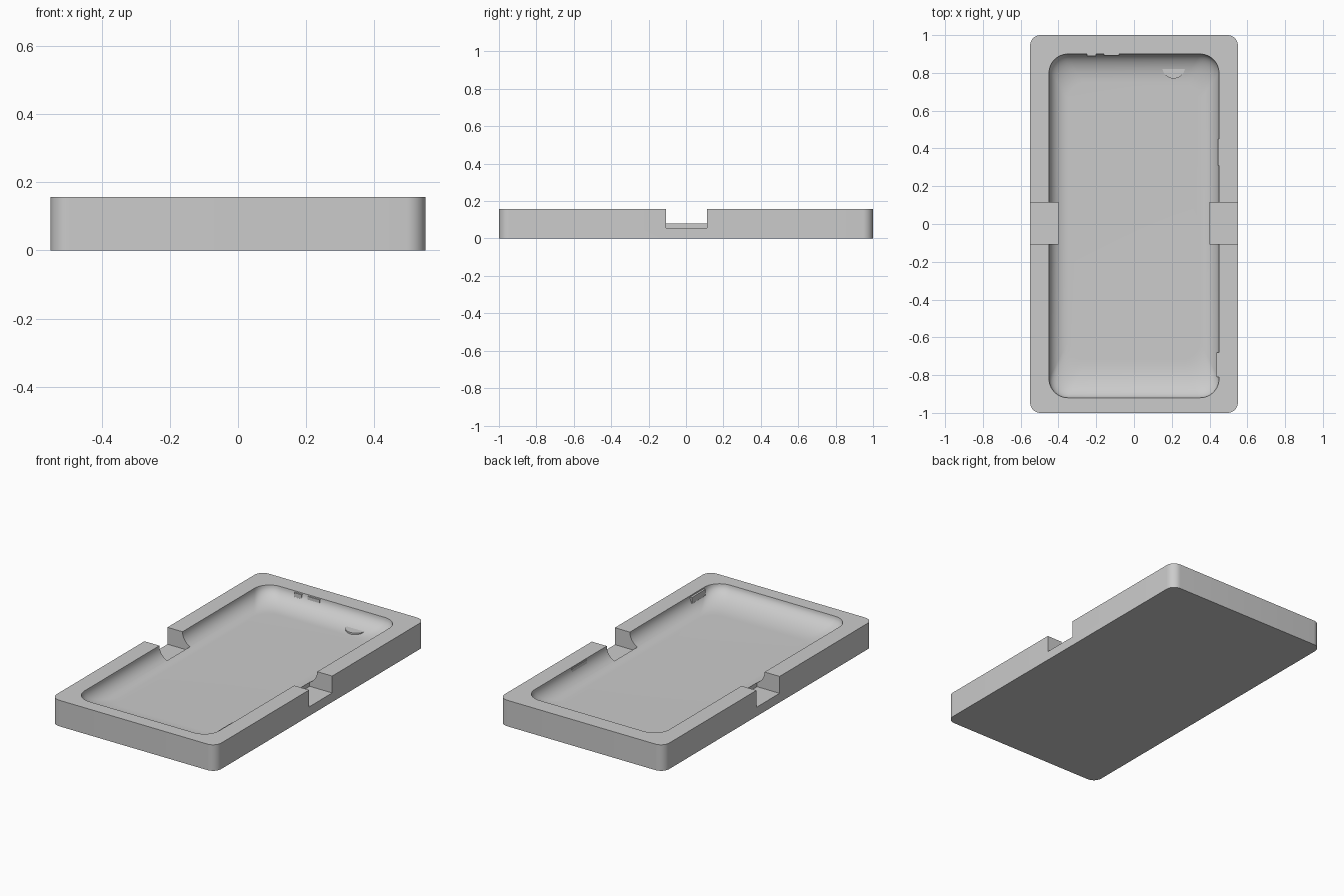
import bpy, bmesh, math
from mathutils import Vector

cube = bpy.data.objects.get("Cube")
if cube:
    bpy.data.objects.remove(cube, do_unlink=True)

grey = bpy.data.materials.new("light_grey")
grey.use_nodes = True
grey.diffuse_color = (0.6, 0.6, 0.6, 1)
for node in grey.node_tree.nodes:
    if node.type == 'BSDF_PRINCIPLED':
        node.inputs["Base Color"].default_value = (0.6, 0.6, 0.6, 1)

TOP, FLOOR = 0.157, 0.068
CORNER_SEGS, WALL_SEGS = 10, 12


def finish(bm, name):
    bmesh.ops.recalc_face_normals(bm, faces=bm.faces)
    mesh = bpy.data.meshes.new(name)
    bm.to_mesh(mesh)
    bm.free()
    mesh.materials.append(grey)
    obj = bpy.data.objects.new(name, mesh)
    bpy.context.collection.objects.link(obj)
    return obj


def ring(bm, x0, x1, y0, y1, radius, z):
    """Rounded rectangle of vertices, anticlockwise."""
    centres = [(x1 - radius, y1 - radius), (x0 + radius, y1 - radius),
               (x0 + radius, y0 + radius), (x1 - radius, y0 + radius)]
    verts = []
    for quarter, (cx, cy) in enumerate(centres):
        for i in range(CORNER_SEGS + 1):
            a = (quarter + i / CORNER_SEGS) * math.pi / 2
            verts.append(bm.verts.new((cx + radius * math.cos(a),
                                       cy + radius * math.sin(a), z)))
    return verts


def box(name, lo, hi):
    bm = bmesh.new()
    bmesh.ops.create_cube(bm, size=1)
    lo, hi = Vector(lo), Vector(hi)
    for v in bm.verts:
        v.co = (lo + hi) / 2 + v.co * (hi - lo)
    return finish(bm, name)


# Tray: outer wall, flat rim and a dished cavity
bm = bmesh.new()
rings = [ring(bm, -0.55, 0.55, -1, 1, 0.055, z) for z in (0, TOP)]
for i in range(WALL_SEGS + 1):
    t = i / WALL_SEGS * math.pi / 2
    out = 1 - math.cos(t)
    z = FLOOR + (TOP - FLOOR) * (1 - math.sin(t))
    dx, front, back = 0.1 * out, 0.2 * out, 0.15 * out
    rings.append(ring(bm, -0.45 + dx, 0.45 - dx, -0.92 + front, 0.9 - back, 0.1, z))
for a, b in zip(rings, rings[1:]):
    for i in range(len(a)):
        j = (i + 1) % len(a)
        bm.faces.new((a[i], a[j], b[j], b[i]))
bm.faces.new(rings[0][::-1])
bm.faces.new(rings[-1])
tray = finish(bm, "tray")

# Finger notches through both long walls
for side in (-1, 1):
    xs = sorted((side * 0.4, side * 0.7))
    cutter = box("notch_cutter", (xs[0], -0.107, 0.055), (xs[1], 0.113, 0.3))
    cutter.hide_render = True
    mod = tray.modifiers.new("notch", 'BOOLEAN')
    mod.operation = 'DIFFERENCE'
    mod.solver = 'EXACT'
    mod.object = cutter
    bpy.context.view_layer.objects.active = tray
    bpy.ops.object.modifier_apply(modifier=mod.name)
    bpy.data.objects.remove(cutter, do_unlink=True)

bpy.ops.object.select_all(action='DESELECT')
tray.select_set(True)
bpy.context.view_layer.objects.active = tray
bpy.ops.object.shade_smooth_by_angle(angle=math.radians(30))

# Small raised marks on the cavity walls
box("lower_side_mark", (0.437, -0.81, 0.09), (0.46, -0.68, 0.15))
box("upper_side_mark", (0.445, 0.31, 0.11), (0.46, 0.45, 0.15))
box("back_mark_left", (-0.16, 0.893, 0.11), (-0.08, 0.91, 0.15))
box("back_mark_right", (-0.25, 0.89, 0.11), (-0.2, 0.91, 0.15))

# Round mark on the back slope
bm = bmesh.new()
bmesh.ops.create_cone(bm, cap_ends=True, segments=32, radius1=0.06, radius2=0.06, depth=0.03)
bmesh.ops.translate(bm, verts=bm.verts, vec=(0.21, 0.83, 0.064))
finish(bm, "round_mark")
